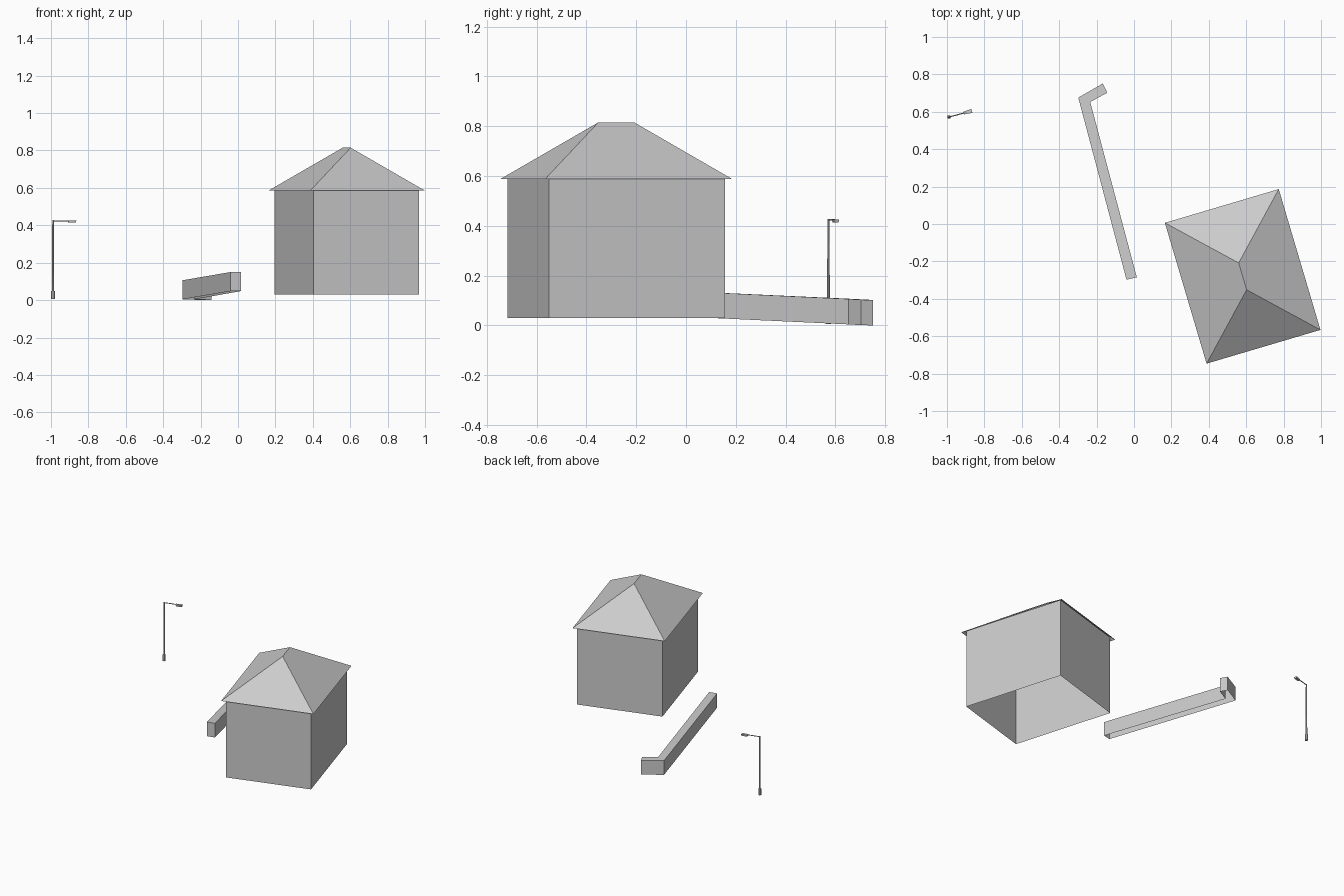
import bpy, bmesh, math
from mathutils import Vector, Matrix

if "Cube" in bpy.data.objects:
    bpy.data.objects.remove(bpy.data.objects["Cube"])


def make_object(name, verts, faces):
    mesh = bpy.data.meshes.new(name)
    mesh.from_pydata(verts, [], faces)
    bm = bmesh.new()
    bm.from_mesh(mesh)
    bmesh.ops.recalc_face_normals(bm, faces=bm.faces)
    bm.to_mesh(mesh)
    bm.free()
    obj = bpy.data.objects.new(name, mesh)
    bpy.context.collection.objects.link(obj)
    return obj


def upright(name, base, height, top=False):
    """Upright sides over a closed outline, open below."""
    n = len(base)
    verts = [tuple(p) for p in base] + [(x, y, z + height) for x, y, z in base]
    faces = [(i, (i + 1) % n, n + (i + 1) % n, n + i) for i in range(n)]
    if top:
        faces.append(tuple(range(n, 2 * n)))
    return make_object(name, verts, faces)


def rod(name, a, b, r1, r2, sides=8):
    """Tapered rod between two points."""
    a, b = Vector(a), Vector(b)
    bm = bmesh.new()
    bmesh.ops.create_cone(bm, cap_ends=True, segments=sides, radius1=r1,
                          radius2=r2, depth=(b - a).length)
    turn = (b - a).to_track_quat('Z', 'Y').to_matrix().to_4x4()
    bm.transform(Matrix.Translation((a + b) / 2) @ turn)
    mesh = bpy.data.meshes.new(name)
    bm.to_mesh(mesh)
    bm.free()
    obj = bpy.data.objects.new(name, mesh)
    bpy.context.collection.objects.link(obj)
    return obj


def rectangle(w, d, z):
    return [(sx * w / 2, sy * d / 2, z)
            for sx, sy in ((-1, -1), (1, -1), (1, 1), (-1, 1))]


# House: open-bottomed walls and an overhanging hipped roof
W, D = 0.635, 0.785
EAVE, RIDGE, OVERHANG = 0.587, 0.815, 0.024
walls = upright("house_walls",
                rectangle(W - 2 * OVERHANG, D - 2 * OVERHANG, 0.03), 0.57)
half = (D - W) / 2
roof = make_object("house_roof",
                   rectangle(W, D, EAVE) + [(0, -half, RIDGE), (0, half, RIDGE)],
                   [(0, 1, 4), (1, 2, 5, 4), (2, 3, 5), (3, 0, 4, 5)])
for part in (walls, roof):
    part.location = (0.581, -0.28, 0)
    part.rotation_euler.z = math.radians(16.5)

# Garden wall: L-shaped outline following the sloping ground
upright("garden_wall", [
    (-0.04, -0.298, 0.048), (0.015, -0.285, 0.048), (-0.234, 0.652, 0.004),
    (-0.143, 0.702, 0.001), (-0.167, 0.751, 0.0), (-0.298, 0.676, 0.004),
], 0.102, top=True)

# Street lamp
foot = Vector((-0.989, 0.572, 0))
out = Vector((math.cos(math.radians(15)), math.sin(math.radians(15)), 0))
up = Vector((0, 0, 1))
rod("lamp_base", foot + up * 0.006, foot + up * 0.05, 0.0105, 0.0105)
rod("lamp_pole", foot + up * 0.05, foot + up * 0.428, 0.006, 0.004)
rod("lamp_arm", foot + up * 0.424, foot + up * 0.424 + out * 0.09, 0.003, 0.003)

# Lamp head: flat, slightly tapered housing
bm = bmesh.new()
bmesh.ops.create_cube(bm, size=1)
for v in bm.verts:
    v.co.x *= 0.045
    v.co.y *= 0.022 if v.co.x > 0 else 0.015
    v.co.z *= 0.012
    if v.co.z < 0:
        v.co.x *= 0.85
        v.co.y *= 0.85
mesh = bpy.data.meshes.new("lamp_head")
bm.to_mesh(mesh)
bm.free()
head = bpy.data.objects.new("lamp_head", mesh)
bpy.context.collection.objects.link(head)
head.location = foot + out * 0.104 + up * 0.42
head.rotation_euler.z = math.radians(15)
